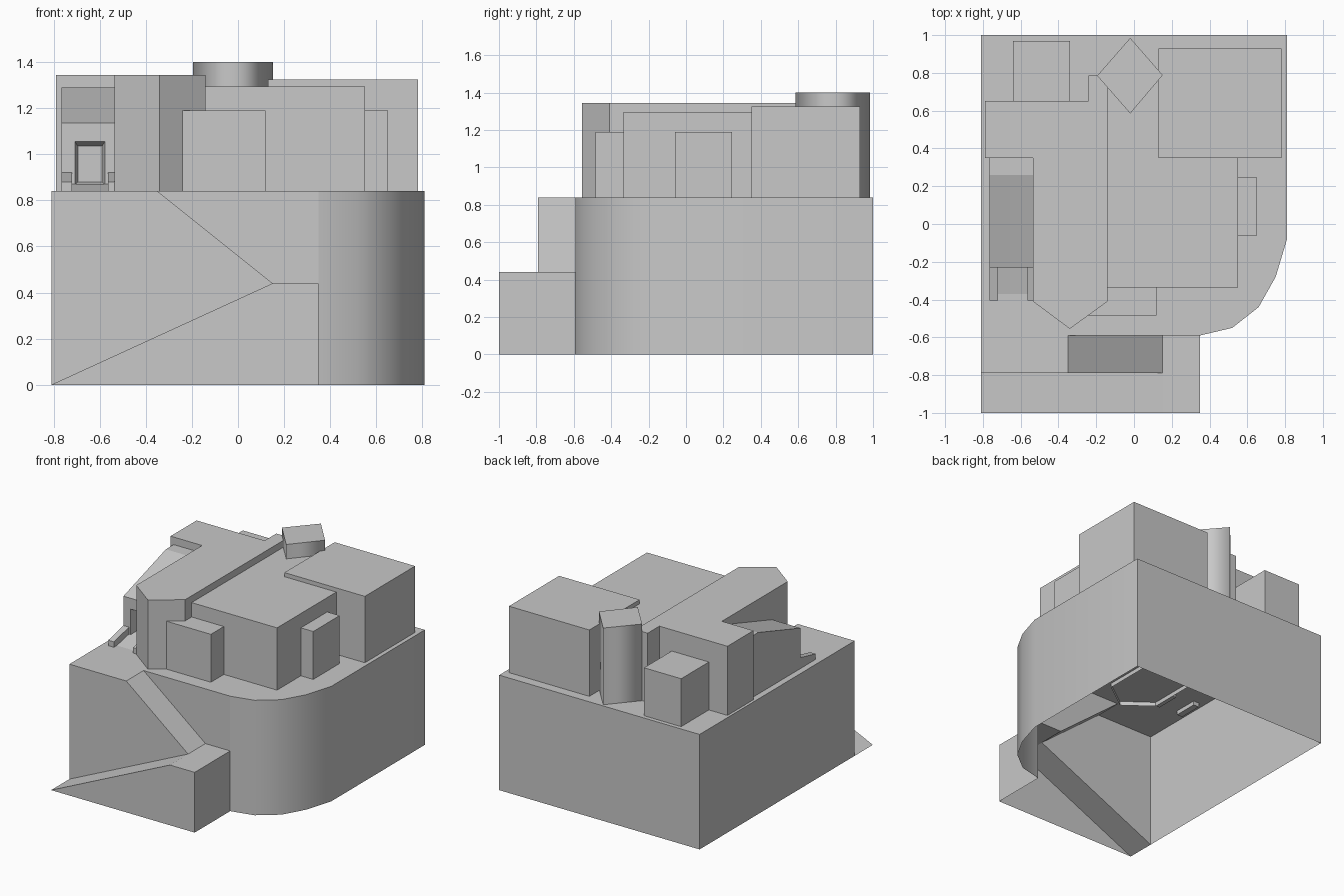
import bpy
import bmesh
from mathutils import Vector

cube = bpy.data.objects.get("Cube")
if cube:
    bpy.data.objects.remove(cube, do_unlink=True)

# One plain colour for the whole model
stone = bpy.data.materials.new("plain_grey")
stone.use_nodes = True
GREY = (0.58, 0.58, 0.58, 1)
stone.diffuse_color = GREY
stone.node_tree.nodes["Principled BSDF"].inputs["Base Color"].default_value = GREY

DECK = 0.84


def build(name, faces, smooth=False):
    """Mesh object from loose polygons, welded together."""
    bm = bmesh.new()
    for face in faces:
        bm.faces.new([bm.verts.new(Vector(p)) for p in face])
    bmesh.ops.remove_doubles(bm, verts=bm.verts, dist=0.0005)
    bmesh.ops.recalc_face_normals(bm, faces=bm.faces)
    mesh = bpy.data.meshes.new(name)
    bm.to_mesh(mesh)
    bm.free()
    mesh.materials.append(stone)
    obj = bpy.data.objects.new(name, mesh)
    bpy.context.collection.objects.link(obj)
    if smooth:
        bpy.ops.object.select_all(action='DESELECT')
        obj.select_set(True)
        bpy.context.view_layer.objects.active = obj
        bpy.ops.object.shade_smooth_by_angle(angle=0.6)
    return obj


def ring(path, z0, z1):
    """Upright walls along an open path."""
    return [[(*a, z0), (*b, z0), (*b, z1), (*a, z1)] for a, b in zip(path, path[1:])]


def tower(name, outline, top, bottom=DECK):
    """Walls and a flat roof, open underneath."""
    faces = ring(outline + outline[:1], bottom, top)
    faces.append([(*p, top) for p in outline])
    return build(name, faces)


def block(name, x0, x1, y0, y1, top):
    return tower(name, [(x0, y0), (x1, y0), (x1, y1), (x0, y1)], top)


def side_prism(name, profile, x0, x1):
    """Extrude a (y, z) profile along x."""
    loop = profile + profile[:1]
    faces = [[(x, *p) for p in profile] for x in (x0, x1)]
    faces += [[(x0, *a), (x1, *a), (x1, *b), (x0, *b)] for a, b in zip(loop, loop[1:])]
    return build(name, faces)


def strip(a, b, y0, y1):
    """Quad between two (x, z) points, spanning y0 to y1."""
    return [(a[0], y0, a[1]), (a[0], y1, a[1]), (b[0], y1, b[1]), (b[0], y0, b[1])]


def upright(y, points):
    return [(x, y, z) for x, z in points]


# Terrace shell with rounded corner, entry ramp and return stair
L, R, FRONT, MID, WALL = -0.81, 0.35, -1.0, -0.79, -0.59
path = [(R, WALL), (0.52, -0.55), (0.66, -0.44), (0.75, -0.28), (0.81, -0.08),
        (0.81, 1), (L, 1), (L, MID)]
foot, turn, landing, head = (L, 0), (0.15, 0.44), (R, 0.44), (-0.35, DECK)
shell = ring(path, 0, DECK)
shell.append([(*p, DECK) for p in path + [(head[0], MID), (head[0], WALL)]])
shell.append(upright(MID, [foot, turn, head, (L, DECK)]))
shell.append(upright(WALL, [head, turn, landing, (R, DECK)]))
shell.append(upright(FRONT, [foot, (R, 0), landing, turn]))
shell.append(strip(foot, turn, FRONT, MID))
shell.append(strip(turn, head, MID, WALL))
shell.append(strip(turn, landing, FRONT, WALL))
shell.append(strip(landing, (R, 0), FRONT, WALL))
build("terrace", shell, smooth=True)

# Long hall with pointed front and side wing
tower("long_hall", [(-0.34, -0.555), (-0.14, -0.41), (-0.14, 0.785), (-0.24, 0.785),
                    (-0.24, 0.65), (-0.79, 0.65), (-0.79, 0.35), (-0.535, 0.35),
                    (-0.535, -0.41)], 1.345, DECK - 0.03)

# Box-shaped rooms
block("main_room", -0.18, 0.55, -0.335, 0.785, 1.295)
block("front_bay", -0.24, 0.12, -0.485, -0.335, 1.19)
block("side_bay", 0.55, 0.65, -0.06, 0.245, 1.19)
block("back_left_room", 0.13, 0.78, 0.35, 0.93, 1.325)
block("back_right_room", -0.64, -0.34, 0.65, 0.97, 1.19)

# Four-sided corner turret, shaded round
turret = tower("turret", [(-0.02, 0.585), (0.152, 0.788), (-0.02, 0.985), (-0.195, 0.785)], 1.4)
for poly in turret.data.polygons:
    poly.use_smooth = abs(poly.normal.z) < 0.5
for edge in turret.data.edges:
    heights = [turret.data.vertices[i].co.z for i in edge.vertices]
    edge.use_edge_sharp = heights[0] == heights[1]

# Annex with sloping roof
annex = side_prism("annex", [(-0.23, DECK), (-0.23, 1.135), (0.26, 1.29),
                             (0.35, 1.29), (0.35, DECK)], -0.765, -0.535)

# Recessed doorway with splayed sides, cut into the annex
mouth = [(-0.71, 0.865), (-0.575, 0.865), (-0.575, 1.06), (-0.71, 1.06)]
back = [(-0.695, 0.88), (-0.59, 0.88), (-0.59, 1.035), (-0.695, 1.035)]
near, far = upright(-0.24, mouth), upright(-0.18, back)
sides = [[near[i], near[i - 1], far[i - 1], far[i]] for i in range(4)]
cutter = build("doorway_cutter", [near, far] + sides)
cutter.hide_render = True
cutter.hide_viewport = True
cut = annex.modifiers.new("doorway", 'BOOLEAN')
cut.operation = 'DIFFERENCE'
cut.solver = 'EXACT'
cut.object = cutter

# Porch ramp and its two low side walls
side_prism("porch_ramp", [(-0.37, DECK), (-0.23, 0.87), (-0.23, DECK)], -0.72, -0.565)
for label, x0, x1 in (("right", -0.765, -0.72), ("left", -0.565, -0.535)):
    side_prism("porch_wall_" + label, [(-0.405, DECK - 0.03), (-0.405, 0.88), (-0.23, 0.92),
                                       (-0.23, DECK - 0.03)], x0, x1)
